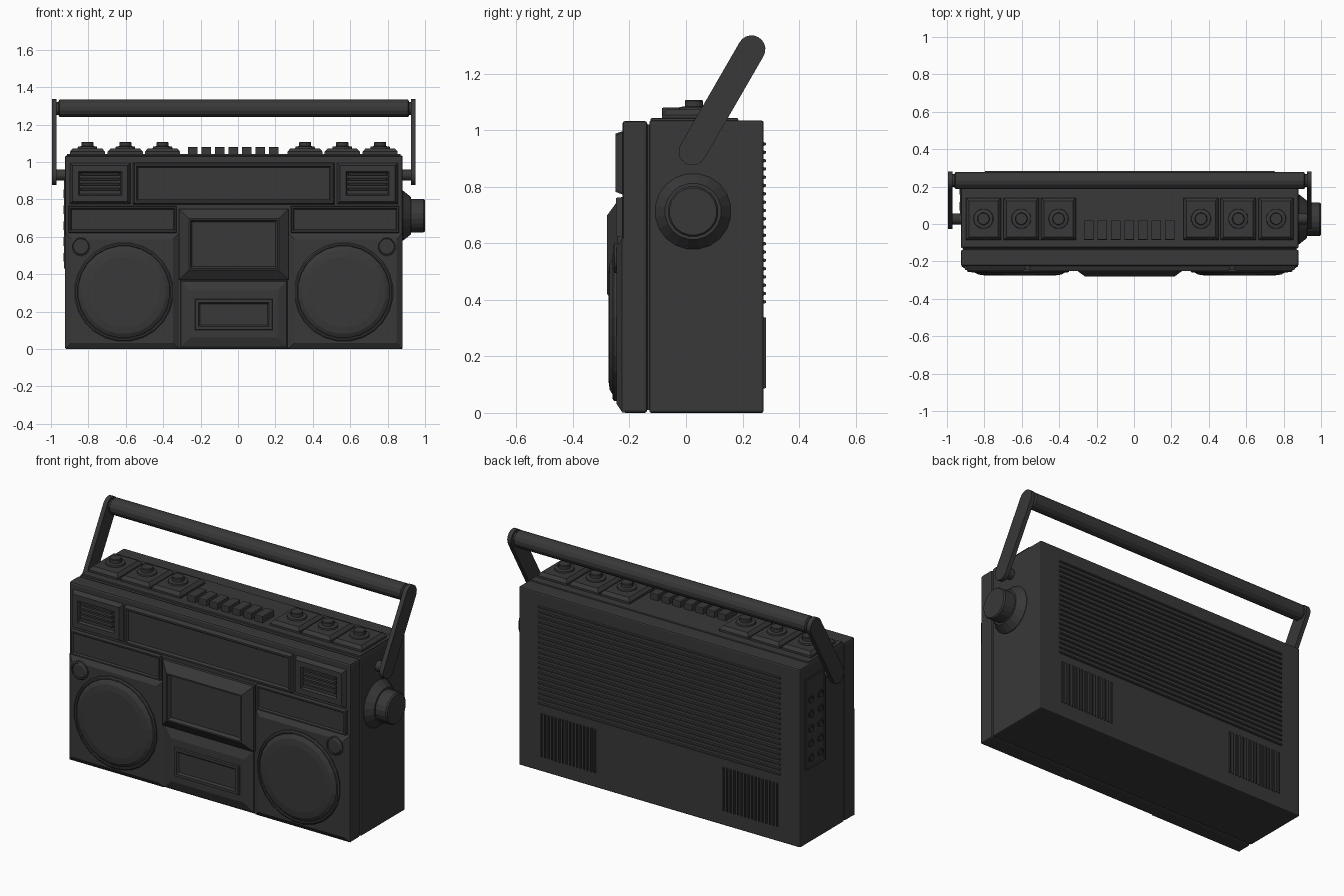
import bpy, bmesh, math
from mathutils import Vector

if "Cube" in bpy.data.objects:
    bpy.data.objects.remove(bpy.data.objects["Cube"])

CX = -0.0225          # centre of the cabinet, offset by the side dial
mat = bpy.data.materials.new("charcoal")
mat.diffuse_color = (0.04, 0.04, 0.04, 1)
mat.use_nodes = True
mat.node_tree.nodes["Principled BSDF"].inputs["Base Color"].default_value = mat.diffuse_color


def loft(name, rings):
    """Skin a stack of equal-length point rings and cap both ends."""
    bm = bmesh.new()
    vs = [[bm.verts.new(p) for p in r] for r in rings]
    n = len(vs[0])
    for a, b in zip(vs, vs[1:]):
        for i in range(n):
            j = (i + 1) % n
            bm.faces.new((a[i], a[j], b[j], b[i]))
    bm.faces.new(vs[0])
    bm.faces.new(vs[-1])
    bmesh.ops.recalc_face_normals(bm, faces=bm.faces)
    me = bpy.data.meshes.new(name)
    bm.to_mesh(me)
    bm.free()
    me.materials.append(mat)
    ob = bpy.data.objects.new(name, me)
    bpy.context.collection.objects.link(ob)
    return ob


def panel(name, u0, u1, v0, v1, steps, axis="y"):
    """Rectangular rings; steps are (inset, position along axis)."""
    place = {"x": lambda u, v, h: (h, u, v),
             "y": lambda u, v, h: (u, h, v),
             "z": lambda u, v, h: (u, v, h)}[axis]
    return loft(name, [[place(u0 + d, v0 + d, h), place(u1 - d, v0 + d, h),
                        place(u1 - d, v1 - d, h), place(u0 + d, v1 - d, h)]
                       for d, h in steps])


def lathe(name, origin, direction, steps, sides):
    """Round rings; steps are (radius, distance along direction)."""
    q = Vector(direction).to_track_quat("Z", "Y")
    o = Vector(origin)
    ang = [2 * math.pi * (i + 0.5) / sides for i in range(sides)]
    return loft(name, [[o + q @ Vector((r * math.cos(a), r * math.sin(a), h))
                        for a in ang] for r, h in steps])


def box(name, x0, x1, y0, y1, z0, z1, bevel=0.0):
    ob = panel(name, x0, x1, y0, y1, [(0, z0), (0, z1)], "z")
    if bevel:
        m = ob.modifiers.new("bevel", "BEVEL")
        m.width = bevel
        m.segments = 2
    return ob


def span(s, a, b):
    """Mirror an offset range about the cabinet centre."""
    return sorted((CX + s * a, CX + s * b))


# cabinet: front shell, seam, rear shell, top deck
box("front_shell", -0.925, 0.88, -0.225, -0.137, 0, 1.033, 0.01)
box("seam_core", -0.915, 0.87, -0.15, -0.11, 0.01, 1.02)
box("rear_shell", -0.925, 0.88, -0.13, 0.275, 0, 1.035, 0.008)
box("top_deck", -0.915, 0.87, -0.125, 0.185, 1.02, 1.043, 0.004)

# tuner display
panel("tuner_display", -0.565, 0.52, 0.77, 1.0,
      [(0, -0.215), (0.012, -0.25), (0.022, -0.25), (0.03, -0.238)])

# cassette door and counter window in the middle
panel("cassette_door", -0.315, 0.27, 0.37, 0.75,
      [(0, -0.215), (0, -0.242), (0.052, -0.28), (0.06, -0.28), (0.07, -0.262)])
panel("lower_centre", -0.315, 0.27, 0.002, 0.372,
      [(0, -0.215), (0.01, -0.23), (0.06, -0.248)])
panel("counter_window", -0.232, 0.187, 0.1, 0.27,
      [(0, -0.24), (0.004, -0.26), (0.02, -0.26), (0.028, -0.25)])

for s, side in ((-1, "left"), (1, "right")):
    # small grille beside the display
    panel(side + "_grille_block", *span(s, 0.547, 0.8825), 0.77, 1.0,
          [(0, -0.215), (0.02, -0.25), (0.052, -0.25), (0.058, -0.236)])
    for k in range(4):
        z = 0.845 + k * 0.027
        panel(f"{side}_grille_slat_{k}", *span(s, 0.61, 0.82), z, z + 0.018,
              [(0, -0.23), (0.004, -0.248)])
    # framed strip above the speaker
    panel(side + "_strip", *span(s, 0.305, 0.885), 0.62, 0.765,
          [(0, -0.215), (0.004, -0.247), (0.012, -0.247), (0.018, -0.238)])
    # speaker board, speaker and round control
    panel(side + "_speaker_board", *span(s, 0.294, 0.9), 0.002, 0.618,
          [(0, -0.215), (0, -0.226), (0.03, -0.246)])
    lathe(side + "_speaker", (CX + s * 0.5875, -0.24, 0.305), (0, -1, 0),
          [(0.265, 0), (0.265, 0.014), (0.258, 0.02), (0.25, 0.02), (0.247, 0.015),
           (0.242, 0.02), (0.225, 0.03), (0.19, 0.035)], 24)
    lathe(side + "_round_control", (CX + s * 0.8175, -0.235, 0.547), (0, -1, 0),
          [(0.053, 0), (0.053, 0.018), (0.045, 0.022), (0.042, 0.016), (0.036, 0.02)], 16)

    # top knobs on their chamfered plates
    for k, off in enumerate((0.381, 0.58, 0.7825)):
        x = CX + s * off
        panel(f"{side}_knob_plate_{k}", x - 0.094, x + 0.094, -0.085, 0.14,
              [(0, 1.035), (0, 1.055), (0.016, 1.073)], "z")
        lathe(f"{side}_top_knob_{k}", (x, 0.028, 1.065), (0, 0, 1),
              [(0.055, 0), (0.052, 0.017), (0.033, 0.02), (0.033, 0.038), (0.03, 0.042)], 16)

    # handle arm: capsule profile, with pivot pin
    lo, hi = Vector((0, 0.023, 0.925)), Vector((0, 0.232, 1.287))
    t = math.atan2(hi.z - lo.z, hi.y - lo.y)
    prof = []
    for c, start in ((hi, t - math.pi / 2), (lo, t + math.pi / 2)):
        for i in range(11):
            a = start + math.pi * i / 10
            prof.append(c + 0.049 * Vector((0, math.cos(a), math.sin(a))))
    loft(side + "_handle_arm", [[p + Vector((x, 0, 0)) for p in prof]
                                for x in (CX + s * 0.947, CX + s * 0.9725)])
    lathe(side + "_handle_pivot", (CX + s * 0.89, 0.028, 0.93), (s, 0, 0),
          [(0.03, 0), (0.03, 0.06)], 16)

    # lower rear vents
    for k in range(16):
        x = CX + s * (0.413 + k * 0.0228)
        panel(f"{side}_rear_vent_rib_{k}", x - 0.006, x + 0.006, 0.085, 0.34,
              [(0, 0.27), (0.003, 0.283)])

# handle bar
lathe("handle_bar", (CX - 0.948, 0.232, 1.287), (1, 0, 0),
      [(0.035, 0), (0.035, 0.01), (0.047, 0.016), (0.047, 1.88), (0.035, 1.886),
       (0.035, 1.896)], 14)

# push buttons
for k in range(7):
    x = -0.242 + k * 0.0722
    box(f"push_button_{k}", x - 0.0265, x + 0.0265, -0.085, 0.02, 1.03, 1.08, 0.004)

# side dial
lathe("side_dial", (0.87, 0.025, 0.713), (1, 0, 0),
      [(0.135, 0), (0.135, 0.013), (0.1, 0.056), (0.09, 0.056), (0.09, 0.122),
       (0.084, 0.13)], 20)

# rear louvres
for k in range(20):
    z = 0.385 + k * 0.0294
    panel(f"rear_louvre_{k}", CX - 0.778, CX + 0.778, z, z + 0.016,
          [(0, 0.27), (0.004, 0.283)])

# socket panel on the left side
panel("socket_panel", 0.045, 0.23, 0.43, 0.96,
      [(0, -0.915), (0, -0.931), (0.01, -0.931), (0.014, -0.927)], "x")
for k in range(5):
    for y in (0.095, 0.18):
        lathe(f"socket_{k}_{y}", (-0.92, y, 0.49 + k * 0.085), (-1, 0, 0),
              [(0.024, 0), (0.024, 0.012), (0.015, 0.012), (0.012, 0.006)], 12)
